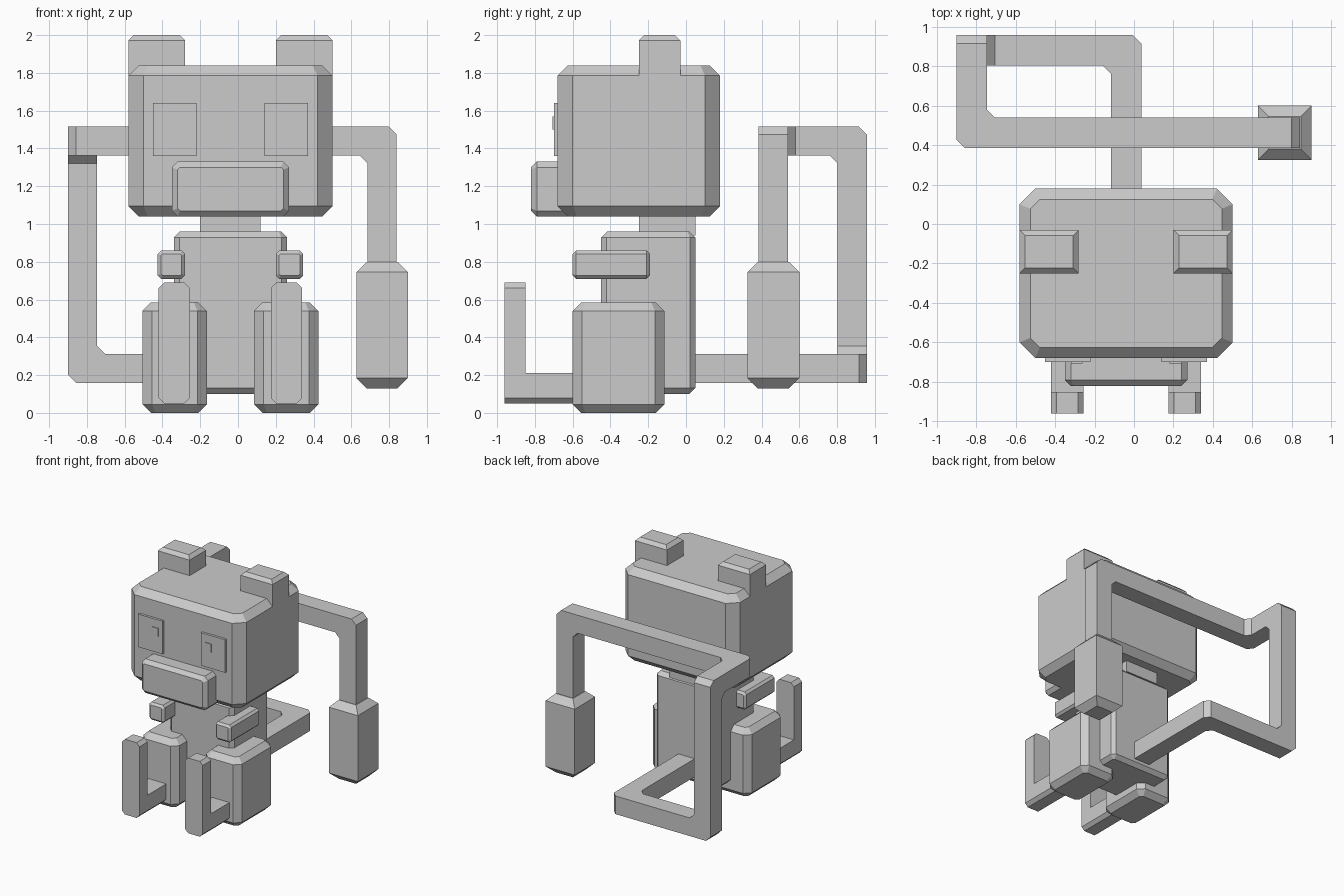
import bpy
import bmesh
from mathutils import Vector, Matrix

default = bpy.data.objects.get("Cube")
if default:
    bpy.data.objects.remove(default, do_unlink=True)

MID = -0.04  # the figure's own mirror plane in x

grey = bpy.data.materials.new("plain grey")
grey.use_nodes = True
tone = (0.6, 0.6, 0.6, 1)
grey.diffuse_color = tone
grey.node_tree.nodes["Principled BSDF"].inputs["Base Color"].default_value = tone


def finish(bm, name):
    bmesh.ops.recalc_face_normals(bm, faces=bm.faces)
    mesh = bpy.data.meshes.new(name)
    bm.to_mesh(mesh)
    bm.free()
    mesh.materials.append(grey)
    obj = bpy.data.objects.new(name, mesh)
    bpy.context.collection.objects.link(obj)
    return obj


def chamfer(bm, edges, width):
    bmesh.ops.bevel(bm, geom=edges, offset=width, offset_type='OFFSET',
                    segments=1, affect='EDGES', profile=0.5)


def along(edge, axis):
    d = edge.verts[1].co - edge.verts[0].co
    return abs(d[axis]) > 0.999 * d.length


def block(name, x, y, z, side=0, rim=0, axis=2, rim_ends=(True, True), low_only=False):
    """Box whose edges along axis are cut by side, then its end rims by rim."""
    bm = bmesh.new()
    lo, hi = Vector((x[0], y[0], z[0])), Vector((x[1], y[1], z[1]))
    bmesh.ops.create_cube(bm, size=1, matrix=Matrix.Translation((lo + hi) / 2)
                          @ Matrix.Diagonal((hi - lo).to_4d()))
    if side:
        middle = (lo.z + hi.z) / 2
        chamfer(bm, [e for e in bm.edges if along(e, axis)
                     and not (low_only and e.verts[0].co.z > middle)], side)
    if rim:
        ends = [v for v, on in zip((lo[axis], hi[axis]), rim_ends) if on]
        chamfer(bm, [e for e in bm.edges if any(
            all(abs(v.co[axis] - end) < 1e-4 for v in e.verts) for end in ends)], rim)
    return finish(bm, name)


def pair(name, x, *args, **kwargs):
    """Right part as given, plus its left twin across the mirror plane."""
    block("right_" + name, x, *args, **kwargs)
    block("left_" + name, (2 * MID - x[1], 2 * MID - x[0]), *args, **kwargs)


def square_tube(name, path, half, cut):
    """Square bar along a right-angled path, every corner edge cut straight."""
    points = [Vector(p) for p in path]
    dirs = [(b - a).normalized() for a, b in zip(points, points[1:])]
    up = Vector((0, 0, 1))
    across = dirs[0].cross(up)
    offsets = [half * (s * across + t * up)
               for s, t in ((1, 1), (-1, 1), (-1, -1), (1, -1))]
    rings = [[points[0] + o for o in offsets]]
    for p, d, e in zip(points[1:], dirs, dirs[1:]):
        turn = d.rotation_difference(e)
        turned = [turn @ o for o in offsets]
        corners = [p + o + d * t.dot(d) for o, t in zip(offsets, turned)]
        rings += [[c - d * cut for c in corners], [c + e * cut for c in corners]]
        offsets = turned
    rings.append([points[-1] + o for o in offsets])
    bm = bmesh.new()
    loops = [[bm.verts.new(v) for v in ring] for ring in rings]
    for a, b in zip(loops, loops[1:]):
        for i in range(4):
            j = (i + 1) % 4
            bm.faces.new((a[i], a[j], b[j], b[i]))
    bm.faces.new(loops[0])
    bm.faces.new(loops[-1])
    return finish(bm, name)


# Head, with ears flush to its sides
block("head", (-0.58, 0.50), (-0.68, 0.18), (1.04, 1.84), 0.08, 0.055)
pair("ear", (-0.58, -0.28), (-0.25, -0.03), (1.72, 2.0), 0, 0.028, rim_ends=(False, True))

# Face
block("muzzle", (-0.35, 0.27), (-0.82, -0.60), (1.04, 1.33), 0.03, 0.03,
      axis=1, rim_ends=(True, False))
pair("eye", (-0.45, -0.22), (-0.70, -0.67), (1.36, 1.64))
for side, x in (("right", -0.32), ("left", 0.18)):
    block(side + "_pupil", (x, x + 0.06), (-0.706, -0.698), (1.50, 1.57))

# Neck and body
block("neck", (-0.20, 0.12), (-0.25, 0.05), (0.94, 1.06))
block("body", (-0.34, 0.26), (-0.45, 0.05), (0.10, 0.96), 0.03, 0.032)

# Limbs
pair("hand", (-0.425, -0.28), (-0.60, -0.19), (0.71, 0.86), 0.018, 0.018, axis=1)
pair("leg", (-0.505, -0.165), (-0.60, -0.115), (0.0, 0.585), 0.05, 0.045)
pair("foot_sole", (-0.42, -0.255), (-0.90, -0.55), (0.05, 0.21), 0.028,
     axis=1, low_only=True)
pair("foot_toe", (-0.42, -0.255), (-0.96, -0.85), (0.05, 0.69), 0.028, axis=1)

# Long bent tail with a heavy block hanging from its end
square_tube("tail", [(MID, 0, 0.236), (MID, 0.88, 0.236), (-0.823, 0.88, 0.236),
                     (-0.823, 0.88, 1.44), (-0.823, 0.462, 1.44),
                     (0.763, 0.462, 1.44), (0.763, 0.462, 0.78)], 0.077, 0.042)
block("tail_weight", (0.627, 0.90), (0.325, 0.60), (0.13, 0.80), 0, 0.055)
